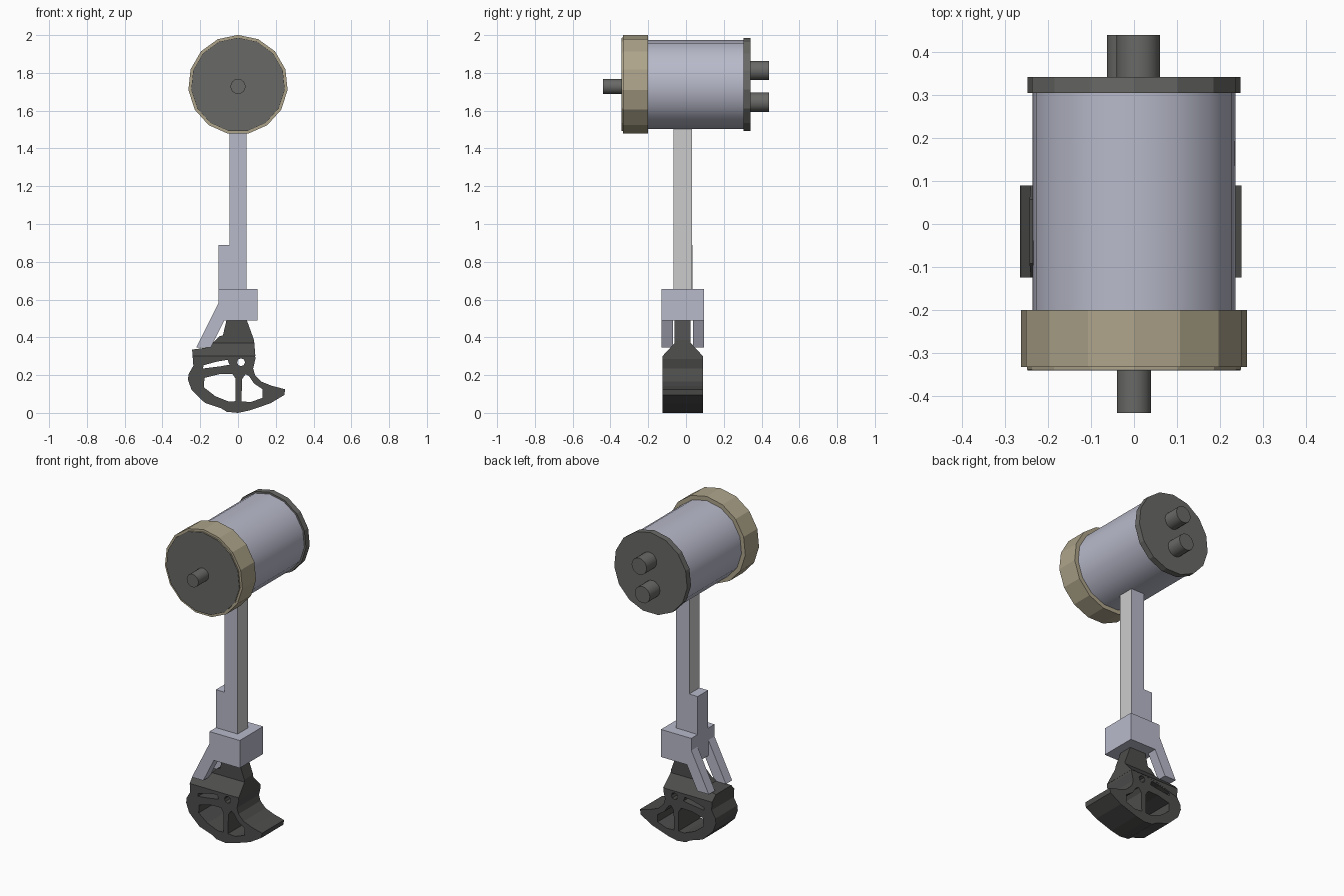
import bpy, bmesh, math

if "Cube" in bpy.data.objects:
    bpy.data.objects.remove(bpy.data.objects["Cube"])


def material(name, rgb):
    m = bpy.data.materials.new(name)
    m.diffuse_color = (*rgb, 1)
    m.use_nodes = True
    m.node_tree.nodes["Principled BSDF"].inputs["Base Color"].default_value = m.diffuse_color
    return m


LAVENDER = material("lavender_metal", (0.48, 0.49, 0.59))
TAN = material("tan_ring", (0.42, 0.37, 0.255))
GREY = material("dark_grey_metal", (0.14, 0.14, 0.133))
LIGHT = material("light_grey", (0.60, 0.60, 0.60))
RUBBER = material("charcoal", (0.075, 0.075, 0.073))


def prism(name, pts, lo, hi, mat, axis="y"):
    """Extrude a profile: (x, z) points along y, or (y, z) points along x."""
    bm = bmesh.new()
    place = (lambda a, b, t: (a, t, b)) if axis == "y" else (lambda a, b, t: (t, a, b))
    ends = [[bm.verts.new(place(a, b, t)) for a, b in pts] for t in (lo, hi)]
    for ring in ends:
        bm.faces.new(ring)
    n = len(pts)
    for i in range(n):
        j = (i + 1) % n
        bm.faces.new((ends[0][i], ends[0][j], ends[1][j], ends[1][i]))
    bmesh.ops.recalc_face_normals(bm, faces=bm.faces)
    me = bpy.data.meshes.new(name)
    bm.to_mesh(me)
    bm.free()
    me.materials.append(mat)
    ob = bpy.data.objects.new(name, me)
    bpy.context.collection.objects.link(ob)
    return ob


def rect(a0, a1, b0, b1):
    return [(a0, b0), (a1, b0), (a1, b1), (a0, b1)]


def circle(r, z, n=15, x=0):
    return [(x + r * math.sin(2 * math.pi * i / n), z + r * math.cos(2 * math.pi * i / n))
            for i in range(n)]


def activate(ob):
    bpy.ops.object.select_all(action="DESELECT")
    ob.select_set(True)
    bpy.context.view_layer.objects.active = ob


def smooth(ob):
    activate(ob)
    bpy.ops.object.shade_smooth_by_angle(angle=math.radians(40))


def boolean(ob, cutter, op):
    mod = ob.modifiers.new("cut", "BOOLEAN")
    mod.object, mod.operation, mod.solver = cutter, op, "EXACT"
    activate(ob)
    bpy.ops.object.modifier_apply(modifier=mod.name)
    bpy.data.objects.remove(cutter)


# Motor drum with front ring, end caps, shaft and rear pegs
ZC = 1.737
smooth(prism("motor_drum", circle(0.238, ZC), -0.21, 0.306, LAVENDER))
prism("front_ring", circle(0.264, ZC), -0.333, -0.2, TAN)
prism("front_lip", circle(0.25, ZC), -0.339, -0.33, TAN)
prism("front_cap", circle(0.249, ZC), -0.341, -0.338, GREY)
prism("rear_cap", circle(0.249, ZC), 0.305, 0.342, GREY)
smooth(prism("front_shaft", circle(0.04, 1.728, 16), -0.44, -0.335, GREY))
for label, x, z in (("upper", 0.01, 1.813), ("lower", -0.012, 1.645)):
    smooth(prism(label + "_rear_peg", circle(0.051, z, 16, x), 0.335, 0.44, GREY))

# Stem: side faces are light grey
stem = prism("stem", rect(-0.045, 0.045, 0.64, 1.51), -0.067, 0.032, LAVENDER)
stem.data.materials.append(LIGHT)
for f in stem.data.polygons:
    f.material_index = int(abs(f.normal.x) > 0.5)
prism("stem_side_plate", rect(-0.103, -0.044, 0.64, 0.89), -0.067, 0.034, LAVENDER)

# Clamp block and its two slanted prongs
prism("clamp_block", rect(-0.103, 0.103, 0.488, 0.657), -0.13, 0.096, LAVENDER)
prong = [(-0.102, 0.585), (-0.222, 0.345), (-0.145, 0.345), (-0.072, 0.49), (-0.072, 0.585)]
for label, y0, y1 in (("front", -0.13, -0.07), ("rear", 0.036, 0.096)):
    prism(label + "_prong", prong, y0, y1, LAVENDER)

# Ankle: side profile intersected with a shouldered end profile
ankle = prism("ankle", [(-0.06, 0.495), (0.045, 0.495), (0.085, 0.385), (0.092, 0.30),
                        (0.0, 0.298), (-0.10, 0.283), (-0.236, 0.243), (-0.243, 0.335),
                        (-0.155, 0.347), (-0.10, 0.405), (-0.08, 0.41)],
              -0.2, 0.2, RUBBER)
shoulder = prism("shoulder_cutter", [(-0.06, 0.6), (0.025, 0.6), (0.025, 0.37), (0.09, 0.30),
                                     (0.09, 0.1), (-0.125, 0.1), (-0.125, 0.30), (-0.06, 0.37)],
                 -0.5, 0.5, RUBBER, "x")
boolean(ankle, shoulder, "INTERSECT")

# Curved foot with lightening holes
foot = prism("foot", [(-0.236, 0.25), (-0.262, 0.205), (-0.265, 0.175), (-0.245, 0.12),
                      (-0.175, 0.053), (-0.09, 0.025), (-0.06, 0.006), (0.0, 0.0),
                      (0.06, 0.013), (0.17, 0.05), (0.245, 0.095), (0.25, 0.125),
                      (0.18, 0.143), (0.125, 0.165), (0.09, 0.2), (0.08, 0.235),
                      (0.092, 0.285), (0.091, 0.302), (0.0, 0.299), (-0.10, 0.284)],
             -0.124, 0.089, RUBBER)
holes = [
    [(-0.185, 0.235), (-0.183, 0.252), (-0.11, 0.272), (-0.055, 0.281), (-0.045, 0.255), (-0.09, 0.247)],
    circle(0.021, 0.268, 8, 0.016),
    [(-0.178, 0.185), (-0.10, 0.205), (-0.03, 0.207), (-0.012, 0.18), (-0.012, 0.062),
     (-0.05, 0.06), (-0.12, 0.088), (-0.18, 0.135)],
    [(0.022, 0.18), (0.04, 0.205), (0.058, 0.195), (0.085, 0.155), (0.13, 0.125),
     (0.13, 0.08), (0.07, 0.058), (0.018, 0.06)],
]
for pts in holes:
    boolean(foot, prism("hole_cutter", pts, -0.3, 0.3, RUBBER), "DIFFERENCE")
